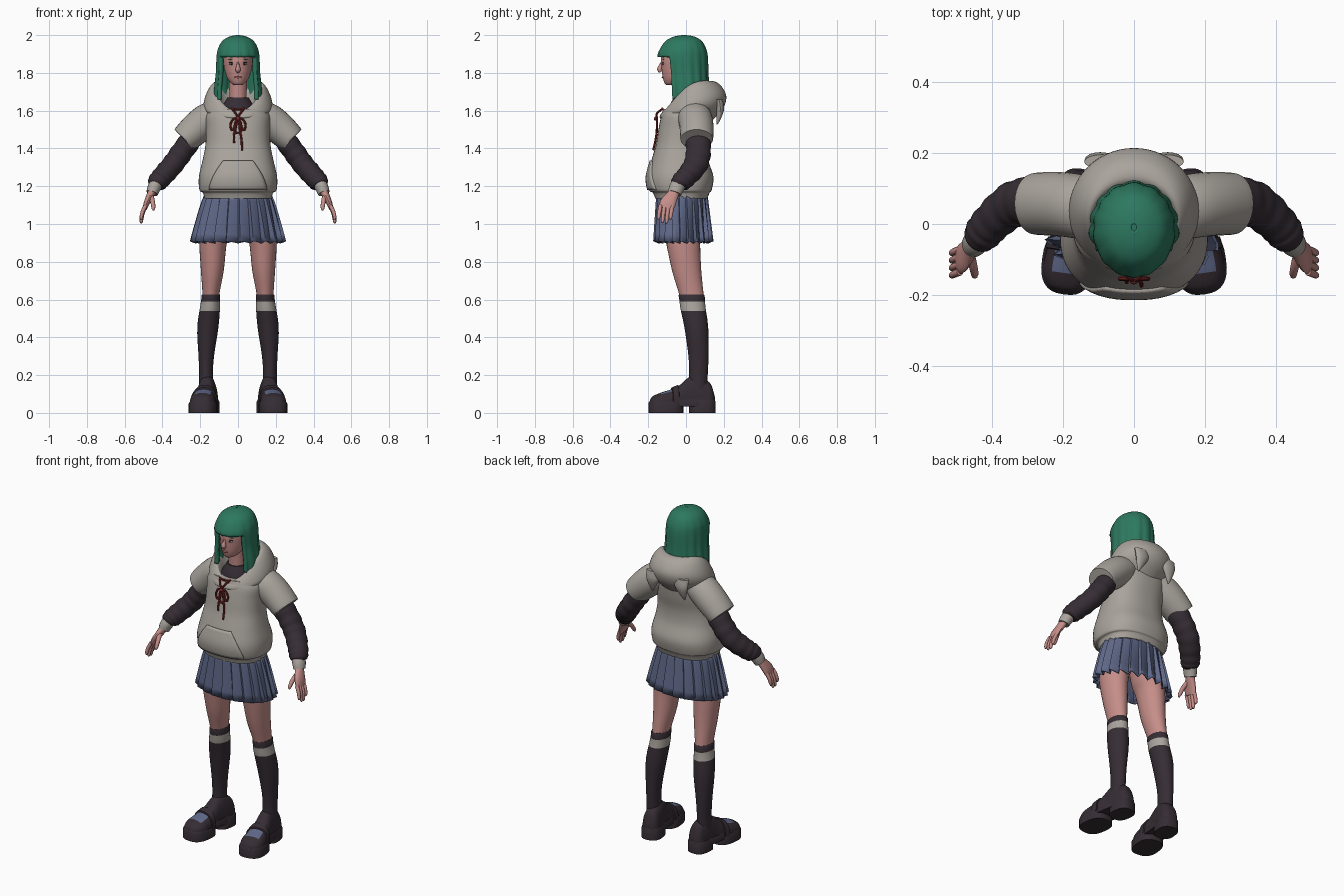
import bpy, bmesh, math
from mathutils import Vector, Matrix

if "Cube" in bpy.data.objects:
    bpy.data.objects.remove(bpy.data.objects["Cube"])

def material(name, rgb):
    m = bpy.data.materials.new(name)
    m.diffuse_color = (*rgb, 1)
    m.use_nodes = True
    m.node_tree.nodes["Principled BSDF"].inputs["Base Color"].default_value = m.diffuse_color
    return m

HAIR = material("green_hair", (0.026, 0.19, 0.115))
GREY = material("warm_grey_cloth", (0.40, 0.37, 0.335))
DARK = material("dark_plum_cloth", (0.036, 0.026, 0.034))
BLUE = material("slate_blue_cloth", (0.115, 0.14, 0.25))
SKIN = material("skin", (0.56, 0.27, 0.25))
RED = material("red_cord", (0.19, 0.02, 0.018))
LIP = material("lip", (0.36, 0.13, 0.12))
EYE = material("eye_white", (0.5, 0.47, 0.45))

def finish(name, bm, mats, mirror=False, solid=0, angle=40):
    bmesh.ops.recalc_face_normals(bm, faces=bm.faces)
    me = bpy.data.meshes.new(name)
    bm.to_mesh(me)
    bm.free()
    for m in mats:
        me.materials.append(m)
    me.shade_smooth()
    me.set_sharp_from_angle(angle=math.radians(angle))
    ob = bpy.data.objects.new(name, me)
    bpy.context.collection.objects.link(ob)
    if solid:
        s = ob.modifiers.new("thickness", 'SOLIDIFY')
        s.thickness, s.offset = solid, -1
    if mirror:
        ob.modifiers.new("mirror", 'MIRROR')
    return ob

def loft(name, rings, mats, cap=True, closed=True, rule=None, keep=None, matrix=None, **kw):
    """Skin a list of point rings; rule(center) gives a material index, keep(row, column) filters faces."""
    bm = bmesh.new()
    rows = [[bm.verts.new(matrix @ Vector(p) if matrix else p) for p in r] for r in rings]
    n = len(rows[0])
    for i in range(len(rows) - 1):
        for j in range(n if closed else n - 1):
            if keep and not keep(i, j):
                continue
            k = (j + 1) % n
            bm.faces.new((rows[i][j], rows[i][k], rows[i + 1][k], rows[i + 1][j]))
            if rule:
                c = sum((Vector(rings[a][b]) for a in (i, i + 1) for b in (j, k)), Vector()) / 4
                bm.faces.ensure_lookup_table()
                bm.faces[-1].material_index = rule(c)
    if cap:
        bm.faces.new(rows[0])
        bm.faces.new(rows[-1])
    loose = [v for v in bm.verts if not v.link_faces]
    bmesh.ops.delete(bm, geom=loose, context='VERTS')
    return finish(name, bm, mats, **kw)

def spline(keys, k=6):
    out = []
    for i in range(len(keys) - 1):
        a, b, c, d = keys[max(i - 1, 0)], keys[i], keys[i + 1], keys[min(i + 2, len(keys) - 1)]
        for s in range(k):
            t = s / k
            out.append(tuple(0.5 * (2 * q + (r - p) * t + (2 * p - 5 * q + 4 * r - u) * t * t
                                    + (3 * q - p - 3 * r + u) * t ** 3) for p, q, r, u in zip(a, b, c, d)))
    return out + [tuple(keys[-1])]

def sample(curve, z):
    for a, b in zip(curve, curve[1:]):
        if min(a[0], b[0]) <= z <= max(a[0], b[0]) and a[0] != b[0]:
            t = (z - a[0]) / (b[0] - a[0])
            return [p + (q - p) * t for p, q in zip(a, b)]
    return list(curve[0] if abs(z - curve[0][0]) < abs(z - curve[-1][0]) else curve[-1])

def spow(v, e):
    return math.copysign(abs(v) ** e, v)

def oval(z, cx, cy, rx, ry, n=40, p=2.0):
    ts = [2 * math.pi * j / n for j in range(n)]
    return [(cx + rx * spow(math.sin(t), 2 / p), cy - ry * spow(math.cos(t), 2 / p), z) for t in ts]

def front(curve, x, z, p=2.0):
    """y of the front surface of an oval loft with keys (z, cx, cy, rx, ry)."""
    _, _, cy, rx, ry = sample(curve, z)
    return cy - ry * max(0, 1 - (abs(x) / rx) ** p) ** (1 / p)

def tube(name, keys, mat, k=5, n=16, fold=0, **kw):
    pts = spline(keys, k)
    rings = []
    for i, q in enumerate(pts):
        c = Vector(q[:3])
        d = (Vector(pts[min(i + 1, len(pts) - 1)][:3]) - Vector(pts[max(i - 1, 0)][:3])).normalized()
        u = d.cross(Vector((0, 1, 0))).normalized()
        v = u.cross(d)
        f = 1 + fold * math.sin(i * 1.5)
        rings.append([c + u * (q[3] * f * math.cos(a)) + v * (q[-1] * f * math.sin(a))
                      for a in (2 * math.pi * j / n for j in range(n))])
    return loft(name, rings, [mat], **kw)

def blob(name, loc, size, mat, mirror=False):
    bm = bmesh.new()
    bmesh.ops.create_uvsphere(bm, u_segments=16, v_segments=8, radius=1,
                              matrix=Matrix.Translation(loc) @ Matrix.Diagonal((*size, 1)))
    return finish(name, bm, [mat], mirror=mirror)

# Hoodie body with a ribbed hem
body = spline([(1.135, 0, -.025, .178, .138), (1.165, 0, -.025, .186, .15), (1.18, 0, -.03, .204, .166),
               (1.25, 0, -.03, .207, .175), (1.34, 0, -.032, .187, .15), (1.42, 0, -.022, .172, .137),
               (1.5, 0, -.008, .17, .138), (1.57, 0, .003, .172, .135), (1.61, 0, .005, .15, .125)])
loft("hoodie_body", [oval(*q, n=56, p=2.4) for q in body], [GREY])

# Front pocket following the body surface
def pocket_row(i):
    z = 1.18 + .155 * i / 10
    w = .155 - .075 * (i / 10) ** 1.6
    return [(x, front(body, x, z, 2.4) - .009, z) for x in (w * (j / 8 - 1) for j in range(17))]
loft("hoodie_pocket", [pocket_row(i) for i in range(11)], [GREY], cap=False, closed=False, solid=.014)

# Lowered hood: rows are (width, front y, back y, front z, side z, back z)
hood = spline([(.085, -.07, .08, 1.575, 1.61, 1.63), (.105, -.088, .1, 1.585, 1.69, 1.715),
               (.127, -.105, .125, 1.6, 1.73, 1.755), (.157, -.124, .175, 1.592, 1.705, 1.742),
               (.18, -.137, .213, 1.575, 1.65, 1.68), (.178, -.137, .195, 1.56, 1.605, 1.61),
               (.14, -.11, .13, 1.55, 1.56, 1.54)], 5)
def hood_ring(q):
    w, yf, yb, zf, zs, zb = q
    out = []
    for j in range(56):
        t = 2 * math.pi * j / 56
        c = -math.cos(t)
        out.append((w * math.sin(t), (yf + yb) / 2 + (yb - yf) / 2 * c,
                    zs + (zb - zf) / 2 * c + ((zf + zb) / 2 - zs) * c * c))
    return out
loft("hood", [hood_ring(q) for q in hood], [GREY], cap=False)
ear = spline([(1.66, .09, .175, .05, .02), (1.61, .095, .182, .042, .02),
              (1.56, .103, .174, .02, .012), (1.528, .107, .165, .003, .003)], 4)
loft("hood_ear", [oval(*q, n=16) for q in ear], [GREY], mirror=True)

# Arms: short sleeve, long sleeve, cuff
tube("short_sleeve", [(.09, .035, 1.585, .065, .085), (.15, .048, 1.56, .085, .09), (.21, .056, 1.515, .086, .09),
                      (.276, .057, 1.455, .077, .087), (.279, .057, 1.452, .07, .08), (.262, .057, 1.468, .06, .07)],
     GREY, n=28, mirror=True)
tube("long_sleeve", [(.22, .058, 1.485, .056, .062), (.287, .066, 1.395, .058, .066), (.345, .052, 1.315, .057, .064),
                     (.402, .002, 1.25, .055, .056), (.43, -.032, 1.218, .05, .05), (.44, -.043, 1.2, .034, .034)],
     DARK, k=7, n=24, fold=.035, mirror=True)
tube("cuff", [(.432, -.036, 1.215, .036, .04), (.445, -.05, 1.19, .035, .04), (.455, -.06, 1.163, .031, .036)],
     GREY, mirror=True)

# Hands
tube("palm", [(.448, -.053, 1.185, .022, .026), (.465, -.073, 1.15, .02, .033),
              (.483, -.095, 1.112, .016, .042), (.493, -.104, 1.082, .011, .038)], SKIN, mirror=True)
for i, lift in enumerate((.02, .002, 0, .02)):
    y = -.103 + (i - 1.5) * .021
    tube(f"finger_{i + 1}", [(.489, y, 1.098, .0105), (.505, y - .006, 1.055 + lift / 2, .0105),
                             (.512, y - .01, 1.015 + lift, .009), (.511, y - .011, 1.003 + lift, .004)],
         SKIN, n=10, mirror=True)
tube("thumb", [(.463, -.08, 1.155, .014), (.452, -.12, 1.118, .0125), (.448, -.143, 1.085, .01),
               (.448, -.149, 1.072, .004)], SKIN, n=10, mirror=True)

# Legs and striped socks
leg = spline([(1.12, .085, -.02, .083, .1), (.98, .115, -.02, .083, .1), (.9, .132, -.015, .073, .09),
              (.75, .136, .004, .06, .077), (.62, .144, .03, .044, .064), (.56, .148, .036, .048, .062),
              (.45, .16, .055, .051, .058), (.3, .168, .066, .036, .048), (.2, .169, .066, .031, .044),
              (.1, .169, .06, .035, .045)])
loft("leg", [oval(*q, n=28) for q in leg if q[0] > .57], [SKIN], mirror=True)
sock = []
for z in [.628, .622, .59, .565, .54] + [.5 - .04 * i for i in range(11)]:
    _, cx, cy, rx, ry = sample(leg, z)
    g = .001 if z > .625 else .005
    sock.append(oval(z, cx, cy, rx + g, ry + g, n=28))
loft("sock", sock, [DARK, GREY], rule=lambda c: int(.54 < c.z < .59), mirror=True)

# Chunky shoes, toes turned slightly out
TURN = Matrix.Translation((.17, 0, 0)) @ Matrix.Rotation(math.radians(8), 4, 'Z')
def slab(name, z0, z1, cy, rx, ry):
    loft(name, [oval(z0, 0, cy, rx, ry, 32, 2.6), oval(z1 - .01, 0, cy, rx, ry, 32, 2.6),
                oval(z1, 0, cy, rx - .006, ry - .006, 32, 2.6)], [DARK], matrix=TURN, mirror=True)
slab("shoe_front_sole", 0, .06, -.108, .074, .092)
slab("shoe_heel", 0, .07, .087, .058, .07)
slab("shoe_midsole", .035, .072, -.02, .06, .165)
def dome(y, w, top, grow=0):
    a = [math.pi * j / 16 for j in range(17)]
    return [((w + grow) * spow(math.cos(t), .8), y, .05 + (top + grow - .05) * abs(math.sin(t)) ** .8) for t in a]
shoe = spline([(-.194, .02, .06), (-.18, .048, .085), (-.14, .067, .105), (-.08, .065, .125), (-.03, .056, .15),
               (.01, .05, .185), (.05, .05, .2), (.09, .05, .185), (.13, .046, .155), (.152, .025, .09)], 5)
loft("shoe_upper", [dome(*q) for q in shoe], [DARK, BLUE], matrix=TURN, mirror=True,
     rule=lambda c: int(-.135 < c.y < -.078 and abs(c.x) < .042 and c.z > .09))
loft("shoe_strap", [dome(*sample(shoe, y), grow=g) for y, g in
                    ((-.078, 0), (-.076, .007), (-.045, .007), (-.043, 0))], [DARK], matrix=TURN, mirror=True)

# Pleated skirt: knife pleats deepen towards the hem
PLEATS = 22
def skirt_ring(f):
    out = []
    for i in range(PLEATS):
        for u, h in ((0, -1), (.14, 1), (.55, .3)):
            t = 2 * math.pi * (i + u) / PLEATS
            d = h * (.003 + .011 * f)
            out.append(((.172 + .07 * f ** .8 + d) * math.sin(t),
                        -.022 + .008 * f - (.132 + .014 * f + d) * math.cos(t),
                        1.165 - .262 * f + .006 * f * h))
    return out
loft("pleated_skirt", [skirt_ring(i / 6) for i in range(7)], [BLUE], cap=False, solid=.006, angle=25)

# Shirt collar, neck and head
loft("shirt_collar", [oval(*q) for q in spline([(1.59, 0, -.005, .1, .095), (1.63, 0, -.008, .08, .078),
                                               (1.67, 0, -.006, .056, .058)])], [DARK])
loft("neck", [oval(1.6, 0, -.005, .047, .05), oval(1.7, 0, -.01, .046, .048), oval(1.8, 0, -.012, .05, .055)], [SKIN])
head = spline([(1.735, 0, -.082, .018, .02), (1.745, 0, -.073, .036, .04), (1.77, 0, -.052, .056, .07),
               (1.8, 0, -.04, .067, .087), (1.83, 0, -.03, .074, .1), (1.87, 0, -.022, .078, .111),
               (1.93, 0, -.018, .073, .105), (1.97, 0, -.015, .045, .06)])
loft("head", [oval(*q) for q in head], [SKIN])
tube("nose", [(0, -.122, 1.864, .006, .008), (0, -.13, 1.84, .008, .012), (0, -.139, 1.819, .014, .014),
              (0, -.132, 1.806, .01, .01)], SKIN, n=12)
blob("eye", (.034, front(head, .034, 1.848), 1.848), (.014, .004, .0055), EYE, True)
blob("iris", (.034, front(head, .034, 1.848) - .002, 1.848), (.0055, .004, .0055), DARK, True)
blob("upper_lash", (.035, front(head, .035, 1.855), 1.855), (.016, .004, .0022), DARK, True)
blob("eyebrow", (.036, front(head, .036, 1.872), 1.872), (.018, .004, .0028), HAIR, True)
blob("mouth", (0, front(head, 0, 1.777), 1.777), (.021, .005, .0055), LIP)

# Bobbed hair with straight fringe: one scalloped shell with a face opening
crown = spline([(2.0, 0, -.01, .008, .01), (1.992, 0, -.01, .045, .055), (1.97, 0, -.012, .082, .094),
                (1.93, 0, -.015, .105, .12), (1.885, 0, -.018, .113, .132), (1.8, 0, -.012, .116, .128),
                (1.72, 0, -.008, .124, .128), (1.66, 0, -.006, .124, .126)], 5)
COLS = 98
def hair_ring(q):
    z, _, cy, rx, ry = q
    f = (2.0 - z) / .34
    out = []
    for j in range(COLS):
        t = 2 * math.pi * j / COLS
        s = abs(math.cos(7 * t + .4 * math.sin(3 * t)))
        g = 1 + .085 * f * (s - .5)
        out.append((rx * g * math.sin(t), cy - ry * g * math.cos(t), z + .02 * max(0, f - .6) * (.5 - s) * 2.5))
    return out
BANGS = 20
loft("hair", [hair_ring(q) for q in crown], [HAIR], cap=False, solid=.022,
     keep=lambda i, j: i < BANGS or 16 <= j < COLS - 16)
blob("hair_crown", (0, -.01, 1.99), (.03, .035, .009), HAIR)

# Red drawstring: collar lacing, bow loops and tails
def cord(name, pts, mirror=False):
    keys = [(x, min(front(body, x, z, 2.4), -.147 if z < 1.59 else -.118) - .007, z, .0058) for x, z in pts]
    tube(name, keys, RED, n=8, mirror=mirror)
cord("cord_bar", [(-.036, 1.612), (0, 1.606), (.036, 1.612)])
cord("cord_cross", [(.03, 1.608), (.012, 1.585), (-.004, 1.56)], True)
cord("bow_loop", [(.002, 1.56), (.025, 1.555), (.04, 1.525), (.032, 1.497), (.016, 1.515), (.003, 1.555)], True)
cord("inner_loop", [(.002, 1.558), (.016, 1.53), (.014, 1.49), (.002, 1.48)], True)
cord("long_tail", [(.003, 1.56), (.01, 1.5), (.019, 1.44), (.021, 1.39)])
cord("short_tail", [(-.003, 1.56), (-.012, 1.51), (-.021, 1.47), (-.02, 1.43)])
blob("bow_knot", (0, -.16, 1.558), (.012, .01, .011), RED)
